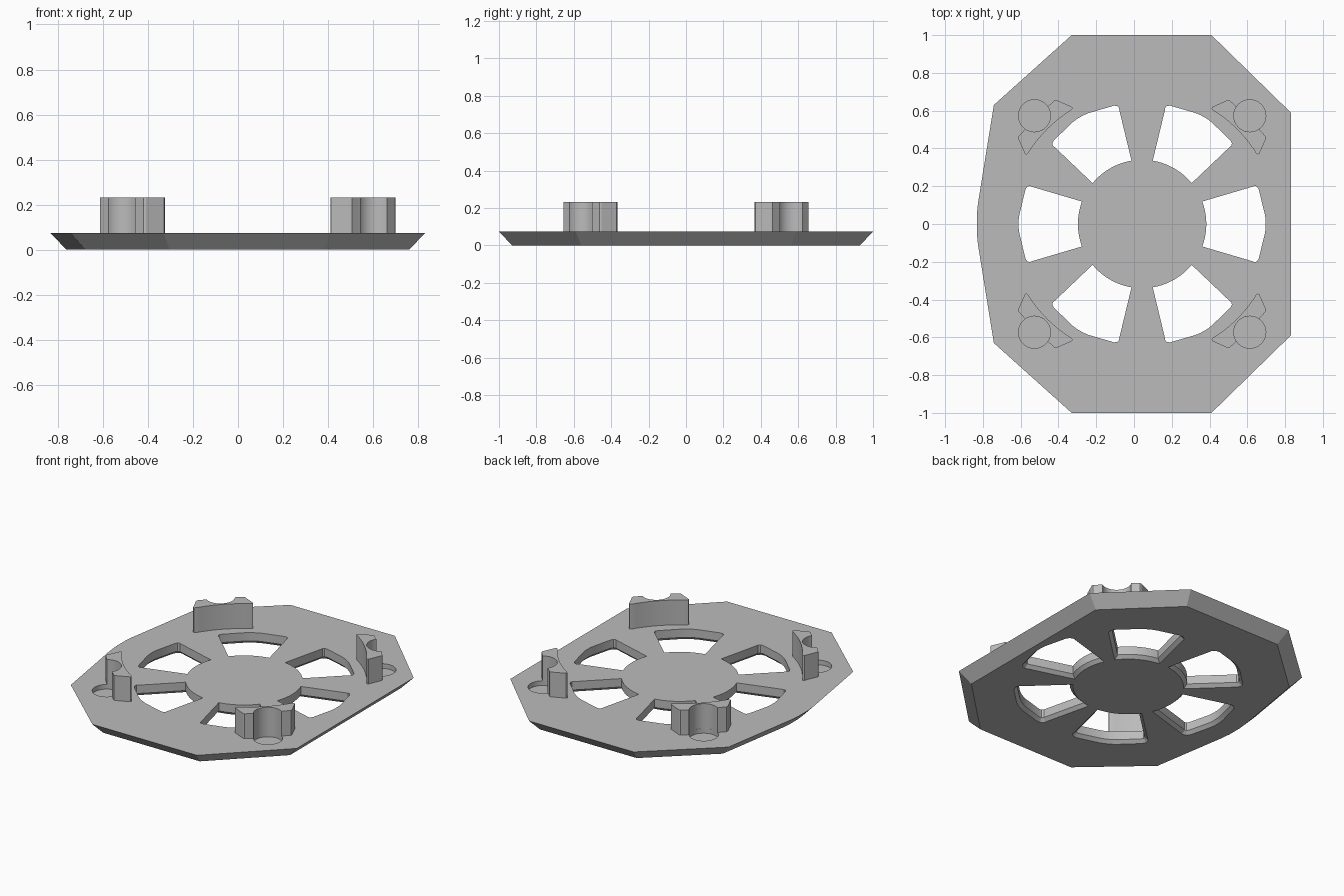
import bpy, bmesh
from math import cos, sin, radians
from mathutils import Vector, Matrix

if "Cube" in bpy.data.objects:
    bpy.data.objects.remove(bpy.data.objects["Cube"])

HUB_X = 0.043      # wheel centre sits slightly off the plate centre
TOP = 0.073        # plate thickness
CLIP_TOP = 0.232
PIN, PIN_R = Vector((0.57, 0.573)), 0.085

grey = bpy.data.materials.new("mid_grey")
grey.use_nodes = True
COLOUR = (0.5, 0.5, 0.5, 1)
grey.diffuse_color = COLOUR
grey.node_tree.nodes["Principled BSDF"].inputs["Base Color"].default_value = COLOUR


def arc(centre, r, a0, a1, n):
    """Points along an arc, angles in degrees."""
    angles = [radians(a0 + (a1 - a0) * i / n) for i in range(n + 1)]
    return [Vector((centre[0] + r * cos(a), centre[1] + r * sin(a))) for a in angles]


def offset(pts, d):
    """Move a counter-clockwise outline outward by d."""
    out = []
    for i, p in enumerate(pts):
        e0 = (p - pts[i - 1]).normalized()
        e1 = (pts[(i + 1) % len(pts)] - p).normalized()
        n0, n1 = Vector((e0.y, -e0.x)), Vector((e1.y, -e1.x))
        out.append(p + (n0 + n1) * d / (1 + n0.dot(n1)))
    return out


def loft(bm, pts, levels):
    """Stack offset copies of an outline; levels are (offset, height)."""
    rings = [[bm.verts.new((p.x, p.y, z)) for p in offset(pts, d)] for d, z in levels]
    bm.faces.new(rings[0][::-1])
    bm.faces.new(rings[-1])
    for low, high in zip(rings, rings[1:]):
        for i in range(len(pts)):
            bm.faces.new((low[i - 1], low[i], high[i], high[i - 1]))


def finish(bm, name):
    bmesh.ops.recalc_face_normals(bm, faces=bm.faces[:])
    mesh = bpy.data.meshes.new(name)
    bm.to_mesh(mesh)
    bm.free()
    mesh.materials.append(grey)
    obj = bpy.data.objects.new(name, mesh)
    bpy.context.collection.objects.link(obj)
    return obj


def smooth(obj):
    bpy.ops.object.select_all(action='DESELECT')
    obj.select_set(True)
    bpy.context.view_layer.objects.active = obj
    bpy.ops.object.shade_smooth_by_angle(angle=radians(25))


# Plate with undercut rim
upper = [(0.83, 0.59), (0.41, 1), (-0.33, 1), (-0.742, 0.63), (-0.826, 0.11), (-0.832, 0.05)]
outline = [Vector(p) for p in upper]
outline += [Vector((p.x, -p.y)) for p in reversed(outline)]
bm = bmesh.new()
loft(bm, outline, [(-0.07, 0), (0, TOP)])
plate = finish(bm, "base_plate")

# Six window cutters with a chamfer underneath, and four pin pockets
half = [(0.583, 0.197), (0.595, 0.202), (0.608, 0.198), (0.617, 0.184), (0.65, 0.05), (0.654, 0.02)]
side = [Vector(p) for p in half]
window = [Vector((p.x, -p.y)) for p in side] + side[::-1] + arc((0, 0), 0.34, 20.5, -20.5, 10)
bm = bmesh.new()
for i in range(6):
    turn = Matrix.Rotation(radians(60 * i), 2)
    pts = [turn @ p + Vector((HUB_X, 0)) for p in window]
    loft(bm, pts, [(0.03, -0.01), (0, 0.02), (0, TOP + 0.05)])
for sx in (1, -1):
    for sy in (1, -1):
        circle = arc((HUB_X + sx * PIN.x, sy * PIN.y), PIN_R, 0, 360, 32)[:-1]
        loft(bm, circle, [(0, TOP - 0.03), (0, TOP + 0.05)])
cutter = finish(bm, "window_cutter")
cutter.hide_render = True

cut = plate.modifiers.new("windows", 'BOOLEAN')
cut.operation = 'DIFFERENCE'
cut.solver = 'EXACT'
cut.object = cutter
bpy.context.view_layer.objects.active = plate
bpy.ops.object.modifier_apply(modifier=cut.name)
bpy.data.objects.remove(cutter)
smooth(plate)

# Four curved clips, each hugging a pin pocket
ear = [Vector(p) for p in [(0.367, 0.612), (0.371, 0.62), (0.452, 0.656), (0.463, 0.655), (0.486, 0.634)]]
mirror_ear = [Vector((p.y, p.x)) for p in reversed(ear)]
clip = arc((0, 0), 0.71, 32, 58, 12) + ear + arc(PIN, PIN_R, 145, 305, 18) + mirror_ear
for sx, x_name in ((1, "left"), (-1, "right")):
    for sy, y_name in ((1, "back"), (-1, "front")):
        bm = bmesh.new()
        loft(bm, clip, [(0, TOP), (0, CLIP_TOP)])
        for v in bm.verts:
            v.co.x, v.co.y = HUB_X + sx * v.co.x, sy * v.co.y
        smooth(finish(bm, y_name + "_" + x_name + "_clip"))
